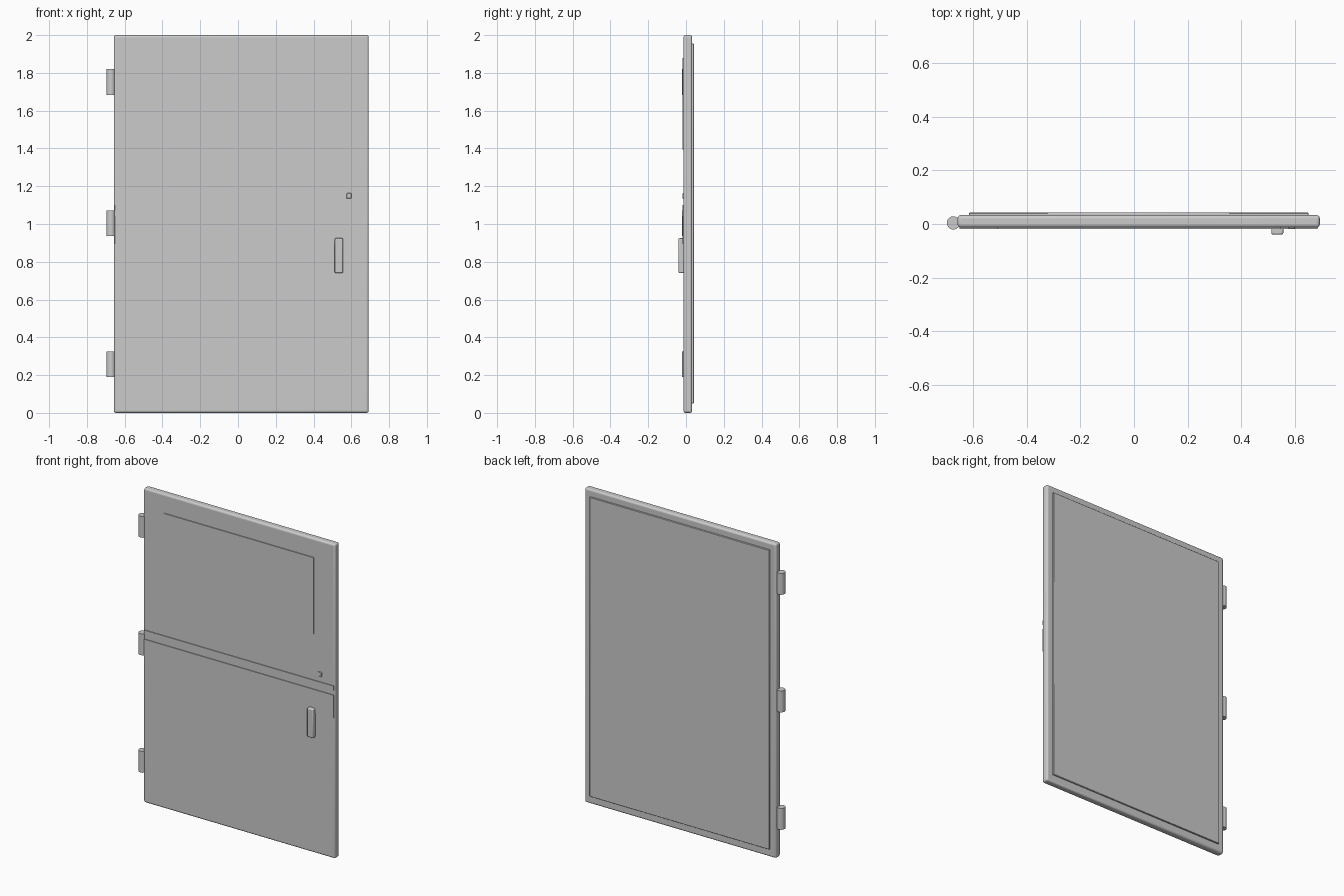
import bpy
import math

cube = bpy.data.objects.get("Cube")
if cube:
    bpy.data.objects.remove(cube, do_unlink=True)

grey = bpy.data.materials.new("light_grey_paint")
grey.use_nodes = True
grey.diffuse_color = (0.6, 0.6, 0.6, 1)
grey.node_tree.nodes["Principled BSDF"].inputs["Base Color"].default_value = (0.6, 0.6, 0.6, 1)


def finish(obj, name, bevel=0, segments=3):
    obj.name = name
    obj.data.materials.append(grey)
    if bevel:
        mod = obj.modifiers.new("rounded_edges", "BEVEL")
        mod.width = bevel
        mod.segments = segments
        mod.limit_method = "ANGLE"
    bpy.ops.object.shade_smooth_by_angle(angle=math.radians(35))
    return obj


def box(name, x, y, z, bevel=0, segments=3):
    """Box from (min, max) pairs along each axis."""
    spans = (x, y, z)
    bpy.ops.mesh.primitive_cube_add(size=1, location=[sum(s) / 2 for s in spans])
    obj = bpy.context.object
    obj.scale = [s[1] - s[0] for s in spans]
    bpy.ops.object.transform_apply(location=False, rotation=False, scale=True)
    return finish(obj, name, bevel, segments)


FRONT, BACK = -0.013, 0.033

# Main door leaf and the raised panel on its back
box("door_leaf", (-0.657, 0.692), (FRONT, BACK), (0, 2), 0.012, 4)
box("back_panel", (-0.615, 0.65), (BACK - 0.005, 0.042), (0.05, 1.955), 0.002, 1)

# Thin raised plates on the front
box("upper_plate", (-0.51, 0.545), (-0.019, FRONT + 0.004), (1.395, 1.88))
box("narrow_trim", (-0.65, 0.684), (-0.018, FRONT + 0.004), (1.072, 1.1))
box("wide_trim", (-0.65, 0.684), (-0.018, FRONT + 0.004), (0.895, 1.042))

# Handle and lock button
box("handle", (0.512, 0.556), (-0.04, FRONT + 0.004), (0.74, 0.925), 0.007)
box("lock_button", (0.575, 0.6), (-0.019, FRONT + 0.004), (1.135, 1.163), 0.003, 2)

# Hinge barrels along the right edge
for label, z in (("lower", 0.257), ("middle", 1.004), ("upper", 1.752)):
    bpy.ops.mesh.primitive_cylinder_add(vertices=32, radius=0.0245, depth=0.136,
                                        location=(-0.6725, 0.004, z))
    finish(bpy.context.object, label + "_hinge")
